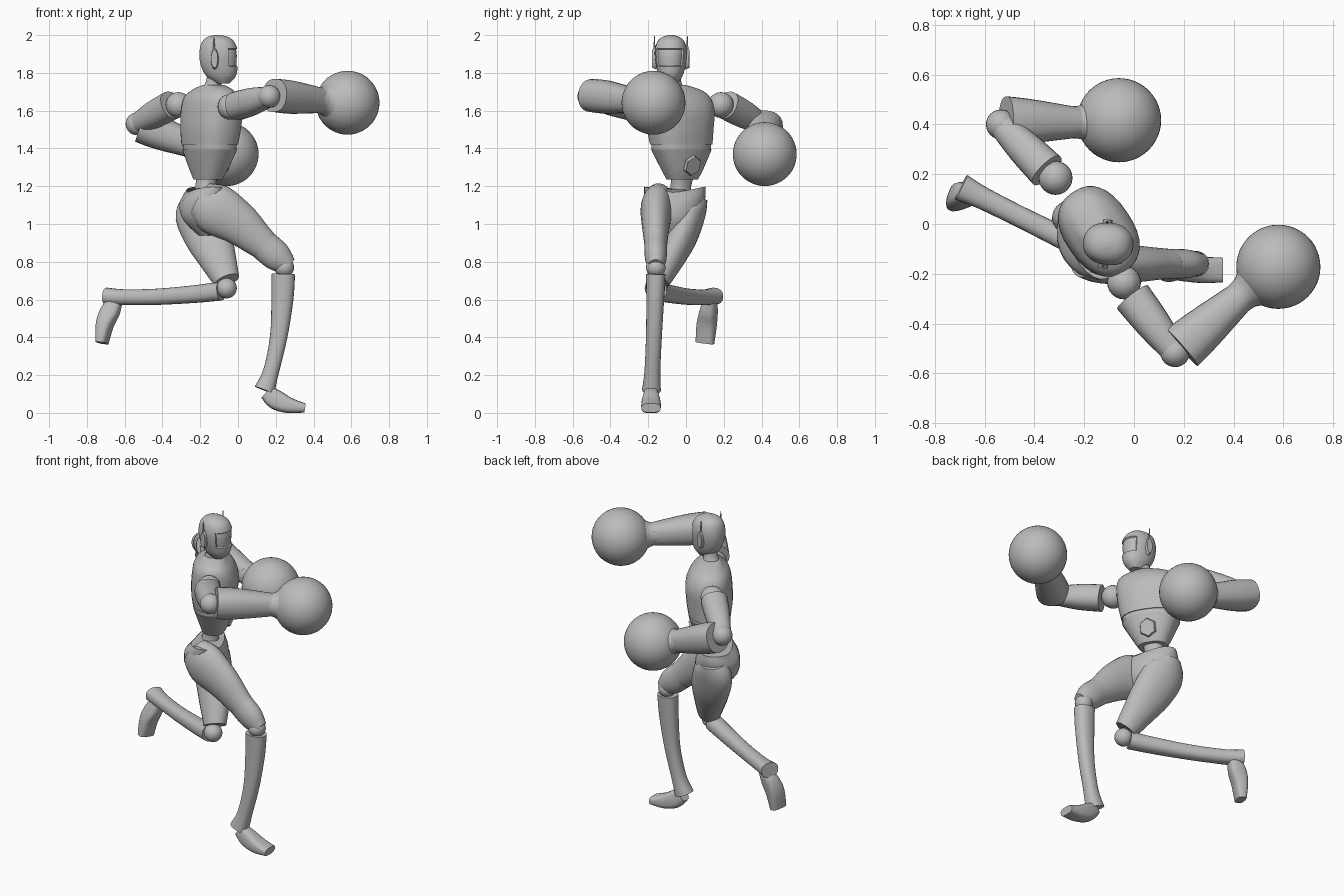
import bpy, bmesh, math
from mathutils import Vector

if "Cube" in bpy.data.objects:
    bpy.data.objects.remove(bpy.data.objects["Cube"])

grey = bpy.data.materials.new("plain grey")
grey.use_nodes = True
grey.diffuse_color = (0.5, 0.5, 0.5, 1)
grey.node_tree.nodes["Principled BSDF"].inputs["Base Color"].default_value = (0.5, 0.5, 0.5, 1)

UP = Vector((0, 0, 1))
SIDE = Vector((0, 1, 0))
ACROSS = Vector((0.56, -0.83, 0))   # shoulder line of the twisted torso
AHEAD = Vector((0.83, 0.56, 0))     # direction the chest faces
FACE = Vector((0.99, -0.1, 0))      # direction the head faces


def finish(name, bm, angle=40):
    bmesh.ops.recalc_face_normals(bm, faces=bm.faces)
    mesh = bpy.data.meshes.new(name)
    bm.to_mesh(mesh)
    bm.free()
    mesh.materials.append(grey)
    obj = bpy.data.objects.new(name, mesh)
    bpy.context.collection.objects.link(obj)
    bpy.ops.object.select_all(action="DESELECT")
    obj.select_set(True)
    bpy.context.view_layer.objects.active = obj
    bpy.ops.object.shade_smooth_by_angle(angle=math.radians(angle))
    return obj


def smooth_rows(rows, steps):
    """Catmull-Rom curve through rows of x, y, z, side radius, other radius."""
    out = []
    for i in range(len(rows) - 1):
        a, b = rows[max(i - 1, 0)], rows[i]
        c, d = rows[i + 1], rows[min(i + 2, len(rows) - 1)]
        for s in range(steps):
            t = s / steps
            out.append([q + 0.5 * t * (r - p + t * (2*p - 5*q + 4*r - w + t * (3*(q - r) + w - p)))
                        for p, q, r, w in zip(a, b, c, d)])
    return out + [list(rows[-1])]


def loft_mesh(rows, hint=SIDE, axis=None, power=2.0, sides=24, steps=4):
    rows = smooth_rows(rows, steps)
    bm = bmesh.new()
    rings = []
    for i, row in enumerate(rows):
        tangent = axis or Vector(rows[min(i + 1, len(rows) - 1)][:3]) - Vector(rows[max(i - 1, 0)][:3])
        tangent = tangent.normalized()
        u = (hint - tangent * hint.dot(tangent)).normalized()
        v = tangent.cross(u)
        ring = []
        for k in range(sides):
            a = math.tau * k / sides
            c, s = math.cos(a), math.sin(a)
            cu = math.copysign(abs(c) ** (2 / power), c) * row[3]
            sv = math.copysign(abs(s) ** (2 / power), s) * row[4]
            ring.append(bm.verts.new(Vector(row[:3]) + u * cu + v * sv))
        rings.append(ring)
    for low, high in zip(rings, rings[1:]):
        for k in range(sides):
            n = (k + 1) % sides
            bm.faces.new((low[k], low[n], high[n], high[k]))
    bm.faces.new(rings[0])
    bm.faces.new(rings[-1])
    return bm


def loft(name, rows, **options):
    return finish(name, loft_mesh(rows, **options))


def ball(name, centre, radius, segments=24):
    bm = bmesh.new()
    bmesh.ops.create_uvsphere(bm, u_segments=segments, v_segments=segments // 2, radius=radius)
    bmesh.ops.translate(bm, verts=bm.verts, vec=centre)
    return finish(name, bm, 60)


def plate(name, centre, normal, radius, depth, sides, stretch=1.0):
    """Flat upright disc facing along normal, stretched in height."""
    normal = Vector(normal).normalized()
    bm = bmesh.new()
    bmesh.ops.create_cone(bm, cap_ends=True, segments=sides, radius1=radius,
                          radius2=radius * 0.85, depth=depth)
    for v in bm.verts:
        v.co.y *= stretch
    across = UP.cross(normal).normalized()
    rise = normal.cross(across)
    for v in bm.verts:
        v.co = Vector(centre) + across * v.co.x + rise * v.co.y + normal * v.co.z
    return finish(name, bm)


# Torso
torso = dict(hint=ACROSS, axis=UP, power=2.4, sides=32)
loft("chest", [(-.15, -.025, 1.42, .172, .125), (-.145, -.03, 1.5, .182, .135),
               (-.14, -.03, 1.6, .19, .135), (-.14, -.04, 1.67, .18, .115),
               (-.135, -.05, 1.71, .14, .08), (-.13, -.06, 1.735, .06, .055)], **torso)
loft("waist_band", [(-.15, -.025, 1.385, .162, .117), (-.15, -.025, 1.425, .166, .12)], **torso)
loft("abdomen", [(-.16, -.02, 1.235, .085, .065), (-.155, -.02, 1.29, .115, .088),
                 (-.15, -.025, 1.395, .168, .122)], **torso)
loft("waist", [(-.175, -.04, 1.12, .09, .07), (-.175, -.03, 1.18, .055, .05),
               (-.165, -.02, 1.25, .06, .05)], **torso)
plate("belly_plate", Vector((-.155, -.02, 1.31)) + AHEAD * .097, AHEAD * .94 - UP * .34,
      .055, .02, 6, 1.1)

# Pelvis with raised hip crests
bm = loft_mesh([(-.15, -.08, .94, .05, .06), (-.17, -.07, 1.02, .12, .12),
                (-.18, -.06, 1.1, .165, .125), (-.17, -.06, 1.165, .17, .09)],
               hint=Vector((.35, -.94, 0)), axis=UP)
for v in bm.verts:
    if v.co.z > 1.1:
        v.co.z += abs(v.co.y + .06) * .2
finish("pelvis", bm)

# Head with a sunken visor
loft("neck", [(-.14, -.06, 1.7, .06, .065), (-.13, -.065, 1.75, .04, .042),
              (-.115, -.075, 1.82, .042, .045)], hint=ACROSS, axis=UP)
bm = loft_mesh([(-.08, -.08, 1.745, .035, .035), (-.09, -.08, 1.785, .062, .08),
                (-.1, -.08, 1.85, .08, .1), (-.102, -.08, 1.915, .085, .102),
                (-.105, -.08, 1.965, .072, .085), (-.107, -.08, 1.99, .045, .055),
                (-.108, -.08, 2.0, .012, .015)],
               hint=FACE.cross(UP), axis=UP, power=2.2, sides=32)
visor = []
for f in bm.faces:
    c = f.calc_center_median()
    flat = Vector((c.x + .1, c.y + .08, 0))
    if 1.835 < c.z < 1.925 and flat.length and flat.normalized().dot(FACE) > .6:
        visor.append(f)
bmesh.ops.recalc_face_normals(bm, faces=bm.faces)
bmesh.ops.inset_region(bm, faces=visor, thickness=.004, depth=-.008)
finish("head", bm)
for label, sign in (("near", -1), ("far", 1)):
    outward = FACE.cross(UP) * -sign
    spot = Vector((-.115, -.08, 1.875)) + outward * .088
    plate(label + "_ear_cover", spot, outward, .021, .022, 16, 2.7)
    tip = spot + Vector((-.005, 0, .12))
    loft(label + "_antenna", [(*spot, .008, .008), (*tip, .002, .002)])

# Arms: shoulder joint, upper arm, elbow, forearm, cuff and round glove
arms = {
    "forward": [(-.04, -.235, 1.62), (-.005, -.295, 1.625), (.165, -.515, 1.675),
                (.2, -.49, 1.68), (.43, -.29, 1.655), (.58, -.172, 1.642)],
    "rear": [(-.315, .185, 1.63), (-.35, .215, 1.63), (-.535, .4, 1.53),
             (-.505, .415, 1.515), (-.23, .408, 1.415), (-.06, .417, 1.37)],
}
for label, points in arms.items():
    shoulder, top, elbow, bell, wrist, fist = map(Vector, points)
    ball(label + "_shoulder", shoulder, .068)
    mid = top.lerp(elbow, .5)
    loft(label + "_upper_arm", [(*top, .076, .078), (*mid, .072, .07), (*elbow, .052, .052)],
         hint=UP, power=2.3)
    ball(label + "_elbow", elbow, .06)
    back = bell - (wrist - bell).normalized() * .01
    rows = [(*back, .088, .098), (*bell.lerp(wrist, .35), .088, .088), (*wrist, .068, .062)]
    loft(label + "_forearm", rows, hint=UP, power=2.3)
    loft(label + "_glove_cuff", [(*bell.lerp(wrist, .92), .064, .064),
                                 (*wrist.lerp(fist, .12), .072, .07),
                                 (*wrist.lerp(fist, .35), .1, .1)], hint=UP)
    ball(label + "_glove", fist, .169, 48)

# Forward leg, standing
loft("forward_thigh", [(-.2, -.14, 1.13, .075, .1), (-.12, -.155, 1.08, .085, .135),
                       (0, -.16, 1.005, .075, .115), (.1, -.16, .92, .064, .09),
                       (.165, -.16, .865, .058, .075)])
loft("forward_knee_guard", [(.14, -.16, .885, .06, .082), (.21, -.16, .825, .058, .078),
                            (.265, -.16, .775, .042, .05)])
ball("forward_knee", (.245, -.16, .77), .052)
loft("forward_shin", [(.24, -.16, .735, .052, .062), (.235, -.163, .6, .047, .058),
                      (.215, -.17, .4, .042, .046), (.175, -.178, .22, .042, .042),
                      (.14, -.183, .12, .05, .055)], power=2.3)
loft("forward_foot", [(.15, -.185, .11, .035, .04), (.2, -.185, .07, .045, .052),
                      (.27, -.185, .04, .052, .042), (.355, -.185, .026, .05, .024)], power=3)

# Rear leg, kicked back
loft("rear_thigh", [(-.22, .045, 1.14, .07, .075), (-.21, .025, 1.06, .08, .125),
                    (-.155, -.02, .93, .078, .125), (-.105, -.085, .81, .072, .098),
                    (-.06, -.145, .7, .06, .07)])
ball("rear_knee", (-.06, -.165, .66), .054)
loft("rear_shin", [(-.09, -.15, .645, .052, .05), (-.22, -.088, .63, .048, .047),
                   (-.42, .01, .615, .043, .043), (-.6, .1, .612, .045, .042),
                   (-.695, .148, .618, .055, .045)], power=2.3)
loft("rear_foot", [(-.645, .125, .595, .035, .035), (-.675, .12, .54, .045, .05),
                   (-.705, .11, .47, .052, .044), (-.72, .1, .37, .05, .028)],
     hint=Vector((.35, .94, 0)), power=3)
